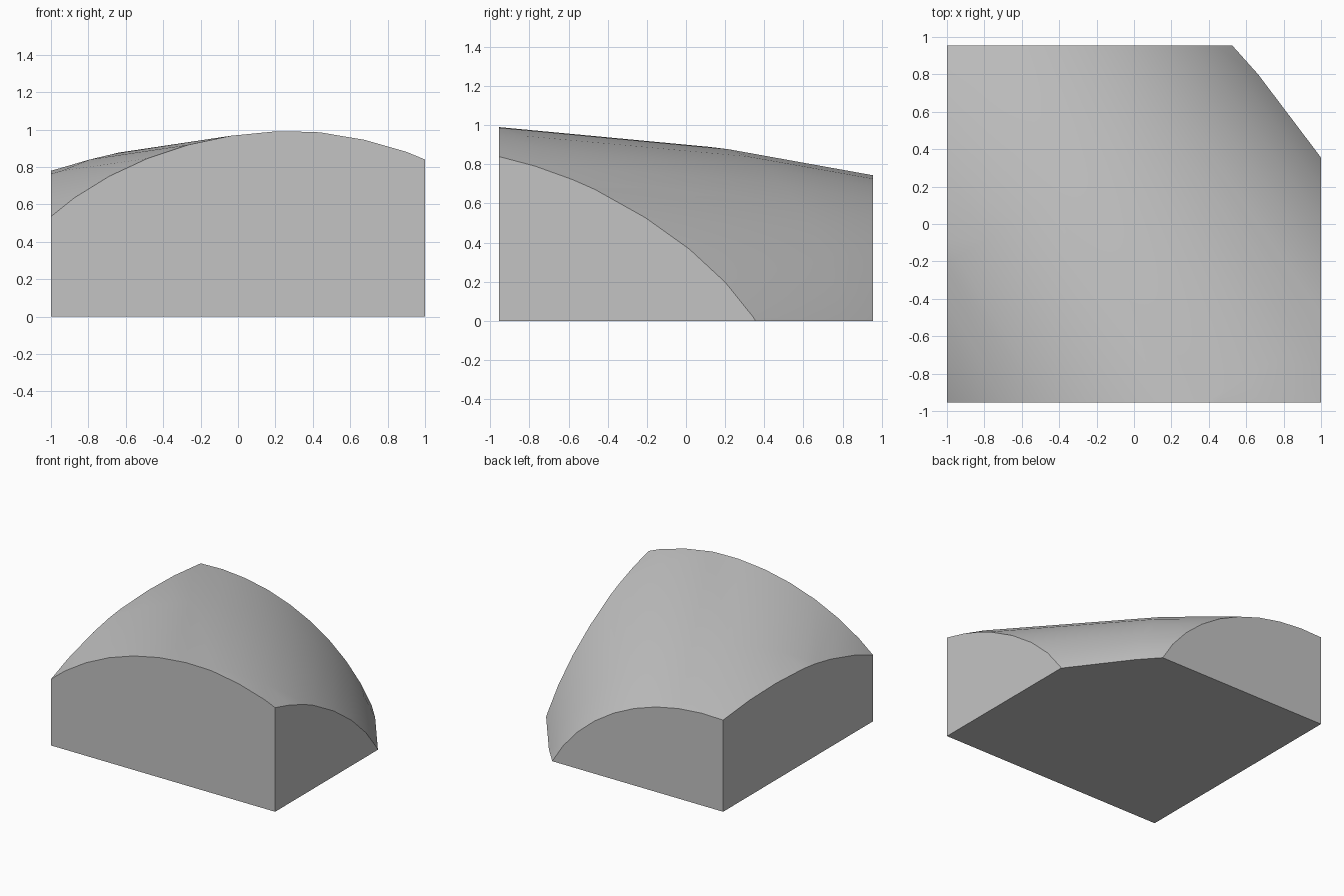
import bpy, bmesh, math
from mathutils import Vector

default = bpy.data.objects.get("Cube")
if default:
    bpy.data.objects.remove(default, do_unlink=True)

# Material
grey = bpy.data.materials.new("plain_grey")
grey.use_nodes = True
colour = (0.55, 0.55, 0.55, 1)
grey.diffuse_color = colour
grey.node_tree.nodes["Principled BSDF"].inputs["Base Color"].default_value = colour


def make_object(name, bm):
    bmesh.ops.recalc_face_normals(bm, faces=bm.faces)
    mesh = bpy.data.meshes.new(name)
    bm.to_mesh(mesh)
    bm.free()
    mesh.materials.append(grey)
    obj = bpy.data.objects.new(name, mesh)
    bpy.context.collection.objects.link(obj)
    return obj


# Rectangular block
bm = bmesh.new()
bmesh.ops.create_cube(bm, size=1)
bmesh.ops.scale(bm, vec=(2, 1.91, 1.4), verts=bm.verts)
bmesh.ops.translate(bm, vec=(0, 0, 0.7), verts=bm.verts)
block = make_object("rounded_block", bm)

# Tapered barrel on a diagonal axis: (distance along axis, ridge height)
stations = [(-1.2, 1.0), (-0.1, 0.998), (1.27, 0.889), (2.7, 0.672)]
angle = math.radians(122.3)
along = Vector((math.cos(angle), math.sin(angle), 0))
across = Vector((along.y, -along.x, 0))
start = Vector((0.2, -0.955, 0))
axis_z, sides, lean = -0.55, 48, 0.04

bm = bmesh.new()
rings = []
for s, ridge in stations:
    radius = ridge - axis_z
    ring = []
    for i in range(sides):
        a = math.tau * i / sides
        z = axis_z + radius * math.cos(a)
        p = start + along * (s - lean * (ridge - z)) + across * radius * math.sin(a)
        ring.append(bm.verts.new((p.x, p.y, z)))
    rings.append(ring)
for r0, r1 in zip(rings, rings[1:]):
    for i in range(sides):
        j = (i + 1) % sides
        bm.faces.new((r0[i], r0[j], r1[j], r1[i]))
bm.faces.new(rings[0])
bm.faces.new(rings[-1])
barrel = make_object("barrel_cutter", bm)
barrel.hide_render = True

# Keep only the part of the block inside the barrel
cut = block.modifiers.new("barrel_top", "BOOLEAN")
cut.operation = "INTERSECT"
cut.solver = "EXACT"
cut.object = barrel
bpy.ops.object.select_all(action="DESELECT")
block.select_set(True)
bpy.context.view_layer.objects.active = block
bpy.ops.object.modifier_apply(modifier=cut.name)
bpy.data.objects.remove(barrel, do_unlink=True)
bpy.ops.object.shade_smooth_by_angle(angle=math.radians(25))
